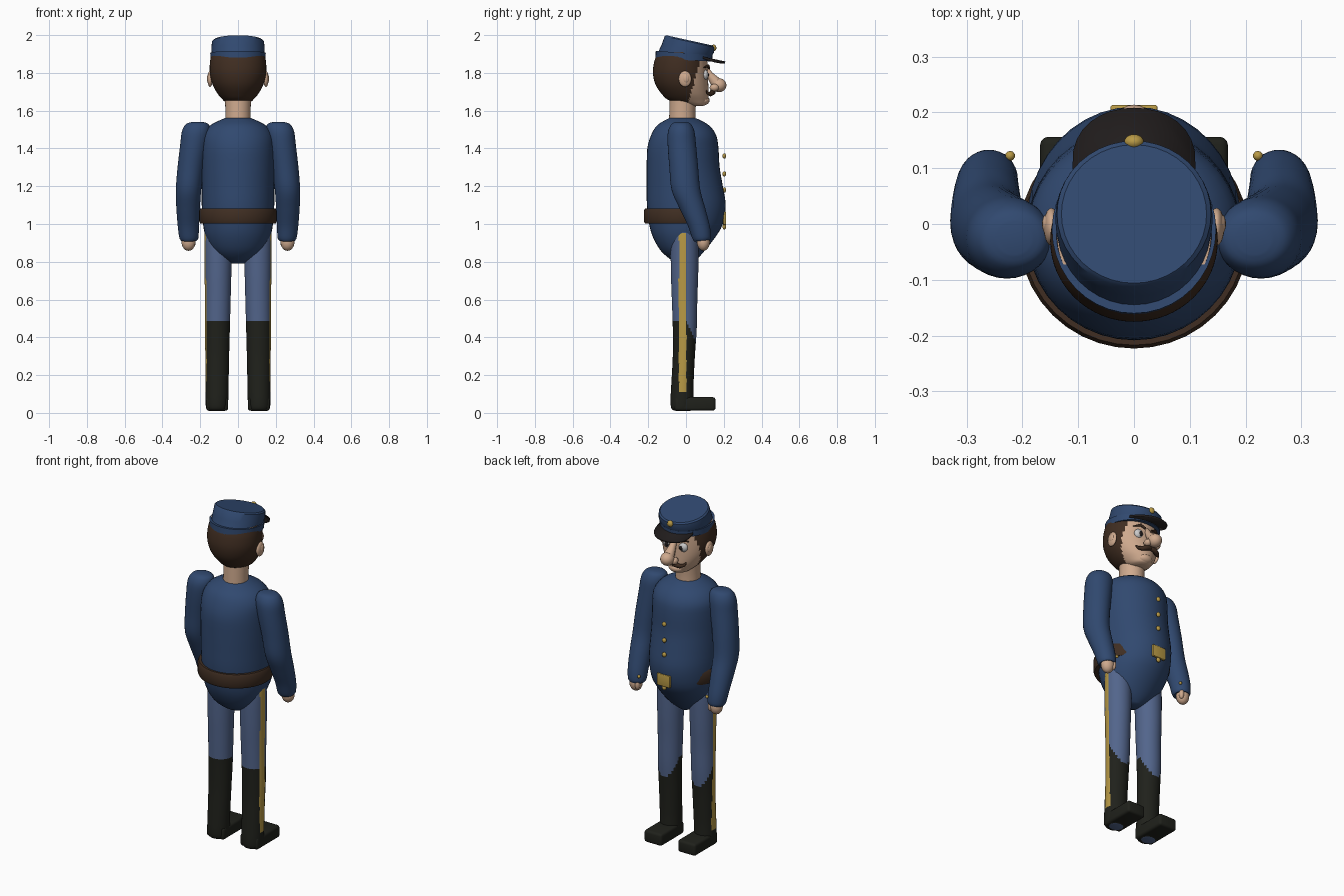
import bpy, bmesh, math
from mathutils import Vector

if "Cube" in bpy.data.objects:
    bpy.data.objects.remove(bpy.data.objects["Cube"])


def mat(name, r, g, b):
    m = bpy.data.materials.new(name)
    m.diffuse_color = (r, g, b, 1)
    m.use_nodes = True
    m.node_tree.nodes["Principled BSDF"].inputs["Base Color"].default_value = m.diffuse_color
    return m


NAVY = mat("navy", .03, .066, .16)
SLATE = mat("slate", .085, .13, .26)
GOLD = mat("gold", .48, .32, .06)
SKIN = mat("skin", .62, .40, .27)
HAIR = mat("hair", .05, .026, .015)
BOOT = mat("boot_black", .014, .015, .011)
LEATHER = mat("leather", .05, .027, .016)
DARK = mat("visor_black", .015, .012, .012)
WHITE = mat("eye_white", .75, .75, .72)


def finish(ob, mats, angle=50):
    for m in mats:
        ob.data.materials.append(m)
    bpy.ops.object.select_all(action='DESELECT')
    ob.select_set(True)
    bpy.context.view_layer.objects.active = ob
    bpy.ops.object.shade_smooth_by_angle(angle=math.radians(angle))
    return ob


def new_object(name, bm):
    bmesh.ops.recalc_face_normals(bm, faces=bm.faces)
    me = bpy.data.meshes.new(name)
    bm.to_mesh(me)
    bm.free()
    ob = bpy.data.objects.new(name, me)
    bpy.context.collection.objects.link(ob)
    return ob


def catmull(a, b, c, d, t):
    return tuple(.5 * (2*q + (r-p)*t + (2*p-5*q+4*r-s)*t*t + (3*q-p-3*r+s)*t**3)
                 for p, q, r, s in zip(a, b, c, d))


def loft(name, rings, mats, sub=3, seg=32, pick=None, angle=50):
    """Rings are (centre x, y, z, radius x, radius y, tilt dz/dy)."""
    path = []
    for i in range(len(rings) - 1):
        a, d = rings[max(i-1, 0)], rings[min(i+2, len(rings)-1)]
        path += [catmull(a, rings[i], rings[i+1], d, k/sub) for k in range(sub)]
    path.append(rings[-1])
    bm = bmesh.new()
    loops = []
    for x, y, z, rx, ry, tilt in path:
        row = []
        for k in range(seg):
            a = 2*math.pi*k/seg
            dy = ry*math.sin(a)
            row.append(bm.verts.new((x + rx*math.cos(a), y + dy, z + tilt*dy)))
        loops.append(row)
    for p, q in zip(loops, loops[1:]):
        for k in range(seg):
            f = bm.faces.new((p[k], p[(k+1) % seg], q[(k+1) % seg], q[k]))
            if pick:
                f.material_index = pick(f.calc_center_median())
    bm.faces.new(loops[0])
    bm.faces.new(loops[-1])
    return finish(new_object(name, bm), mats, angle)


def profile(rows):
    """(z, half width, back y, front y) rows to rings."""
    return [(0, (b+f)/2, z, w, (f-b)/2, 0) for z, w, b, f in rows]


def ball(name, loc, size, m, seg=20):
    bm = bmesh.new()
    bmesh.ops.create_uvsphere(bm, u_segments=seg, v_segments=seg*2//3, radius=1)
    for v in bm.verts:
        v.co = Vector([c*s + l for c, s, l in zip(v.co, size, loc)])
    return finish(new_object(name, bm), [m])


def block(name, lo, hi, m, bevel):
    bm = bmesh.new()
    bmesh.ops.create_cube(bm, size=1)
    for v in bm.verts:
        v.co = Vector([(l+h)/2 + c*(h-l) for c, l, h in zip(v.co, lo, hi)])
    bmesh.ops.bevel(bm, geom=bm.edges[:], offset=bevel, segments=3, profile=.5, affect='EDGES')
    return finish(new_object(name, bm), [m])


def strand(name, pts, m, thick):
    """Tapered tube; points are (x, y, z, radius factor)."""
    cu = bpy.data.curves.new(name, 'CURVE')
    cu.dimensions, cu.bevel_depth, cu.bevel_resolution, cu.use_fill_caps = '3D', thick, 3, True
    sp = cu.splines.new('POLY')
    sp.points.add(len(pts)-1)
    for p, (x, y, z, r) in zip(sp.points, pts):
        p.co, p.radius = (x, y, z, 1), r
    ob = bpy.data.objects.new(name, cu)
    bpy.context.collection.objects.link(ob)
    bpy.ops.object.select_all(action='DESELECT')
    ob.select_set(True)
    bpy.context.view_layer.objects.active = ob
    bpy.ops.object.convert(target='MESH')
    return finish(bpy.context.object, [m])


# Tunic with belly and rounded seat
loft("tunic", profile([
    (.79, .03, -.04, .03), (.815, .085, -.085, .06), (.86, .135, -.135, .10),
    (.93, .17, -.175, .155), (1.0, .185, -.195, .195), (1.1, .192, -.207, .21),
    (1.2, .192, -.208, .195), (1.3, .192, -.208, .178), (1.4, .192, -.205, .172),
    (1.47, .185, -.185, .16), (1.52, .15, -.155, .125), (1.55, .095, -.11, .075),
    (1.56, .07, -.09, .05)]), [NAVY], seg=40)

# Belt, swallowed by the belly at the front
loft("belt", [(0, -.02, z, r, r-.003, 0) for z, r in
              ((1.002, .17), (1.002, .2), (1.015, .206), (1.07, .206), (1.083, .2), (1.083, .17))],
     [LEATHER], sub=1, seg=40)
block("buckle", (-.042, .197, .995), (.042, .213, 1.065), GOLD, .004)
for z in (1.36, 1.265, 1.18, .985):
    ball("tunic_button", (0, .203, z), (.013, .01, .014), GOLD, 12)

# Neck and head: hair and skin share one surface
loft("neck", profile([(1.53, .068, -.09, .05), (1.6, .067, -.088, .05), (1.7, .07, -.085, .06)]), [SKIN])
loft("head", profile([
    (1.625, .03, .03, .09), (1.633, .052, -.01, .108), (1.655, .078, -.09, .118),
    (1.69, .108, -.13, .12), (1.74, .135, -.162, .118), (1.8, .149, -.175, .115),
    (1.86, .148, -.168, .113), (1.91, .138, -.15, .11)]), [SKIN, HAIR], sub=6, seg=64,
    pick=lambda c: int(c.y < .015 + .28*(c.z-1.65)))

# Face
ball("nose_tip", (0, .174, 1.735), (.038, .04, .037), SKIN)
strand("nose_bridge", [(0, .1, 1.83, .6), (0, .125, 1.79, .75), (0, .15, 1.76, 1.1), (0, .165, 1.74, 1.2)], SKIN, .026)
ball("chin", (0, .09, 1.655), (.045, .035, .027), SKIN)
for s in (1, -1):
    ball("nostril", (s*.03, .15, 1.722), (.02, .025, .02), SKIN, 14)
    ball("eye", (s*.052, .1, 1.79), (.027, .018, .027), WHITE)
    ball("pupil", (s*.048, .113, 1.788), (.013, .008, .015), DARK, 12)
    strand("eyebrow", [(s*.022, .122, 1.825, .8), (s*.05, .117, 1.838, 1), (s*.085, .095, 1.828, .4)], HAIR, .008)
    strand("moustache", [(0, .138, 1.703, .8), (s*.025, .142, 1.698, 1.1), (s*.05, .13, 1.688, .9),
                         (s*.068, .116, 1.692, .6), (s*.077, .108, 1.706, .3)], HAIR, .014)
    ball("ear", (s*.148, -.005, 1.768), (.014, .034, .042), SKIN)
    ball("ear_hollow", (s*.156, .0, 1.77), (.009, .018, .024), SKIN, 14)

# Cap: band, tilted crown, visor and badge
loft("cap_band", [(0, -.012, 1.868, .145, .15, -.05), (0, -.01, 1.905, .147, .15, -.08)], [NAVY], sub=1, seg=40)
loft("cap_crown", [(0, -.008, 1.893, .138, .142, -.08), (0, .01, 1.93, .141, .139, -.14),
                   (0, .018, 1.965, .138, .131, -.22), (0, .018, 1.972, .13, .124, -.22)], [NAVY], sub=1, seg=40, angle=35)
bm = bmesh.new()
outline = []
for k in range(17):
    a = math.pi*k/16
    x, y = .11*math.cos(a), .10 + .107*math.sin(a)**.8
    outline.append((x, y))
top = [bm.verts.new((x, y, 1.892 - .35*(y-.1) - 1.2*x*x)) for x, y in outline + [(-.1, .05), (.1, .05)]]
bm.faces.new(top)
bmesh.ops.triangulate(bm, faces=bm.faces[:])
visor = finish(new_object("cap_visor", bm), [DARK])
visor.modifiers.new("thickness", 'SOLIDIFY').thickness = .012
visor.modifiers["thickness"].offset = 0
ball("cap_badge", (0, .147, 1.932), (.018, .014, .018), GOLD, 14)


# Leg zones: trousers, boots with a dipped front, side stripe
def leg_zone(c):
    if .115 < c.z < .95 and abs(c.x) > .13 and -.038 < c.y < .002:
        return 2
    return int(c.z < .49 - max(0, c.y)*2.2)


for s in (1, -1):
    loft("leg", [(s*x, (b+f)/2, z, r, (f-b)/2, 0) for z, x, r, b, f in (
        (.01, .112, .04, -.05, .02), (.02, .112, .055, -.075, .035), (.06, .112, .06, -.082, .04),
        (.15, .111, .061, -.078, .04), (.3, .11, .063, -.07, .047), (.45, .109, .066, -.07, .057),
        (.6, .107, .068, -.075, .06), (.75, .106, .071, -.08, .065), (.9, .105, .073, -.08, .065),
        (.97, .105, .072, -.07, .055))], [SLATE, BOOT, GOLD], sub=8, seg=64, pick=leg_zone)
    x0, x1 = sorted((s*.052, s*.168))
    block("boot_foot", (x0, -.06, .012), (x1, .156, .083), BOOT, .014)

    # Sleeve hanging with a slightly bent elbow, and a closed hand
    loft("sleeve", [(s*x, y, z, rx, ry, t) for x, y, z, rx, ry, t in (
        (.215, -.025, 1.54, .03, .03, 0), (.216, -.025, 1.528, .06, .052, 0),
        (.222, -.025, 1.49, .075, .07, 0), (.232, -.022, 1.42, .074, .075, 0),
        (.25, -.012, 1.3, .07, .076, 0), (.262, 0, 1.18, .067, .076, 0),
        (.264, .035, 1.08, .062, .068, 0), (.263, .068, .99, .056, .058, 0),
        (.26, .083, .93, .051, .05, .1), (.26, .086, .912, .042, .042, .1))], [NAVY], sub=4)
    ball("hand", (s*.262, .092, .905), (.037, .034, .047), SKIN)
    ball("thumb", (s*.238, .112, .905), (.014, .015, .03), SKIN, 12)
    ball("cuff_button", (s*.222, .122, .96), (.009, .009, .009), GOLD, 10)
